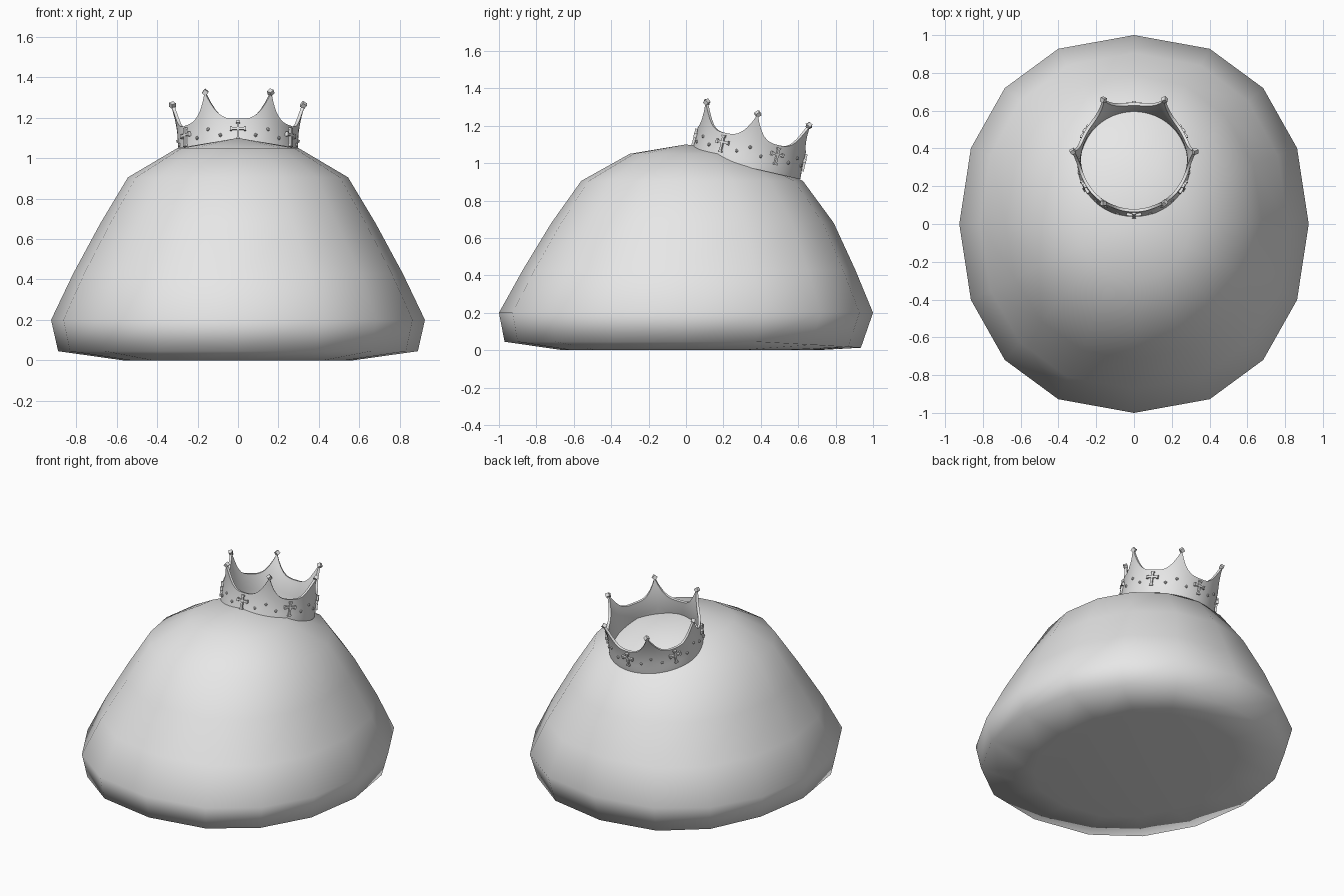
import bpy, bmesh, math
from mathutils import Matrix, Vector

if "Cube" in bpy.data.objects:
    bpy.data.objects.remove(bpy.data.objects["Cube"])

grey = bpy.data.materials.new("plain grey")
grey.diffuse_color = (0.8, 0.8, 0.8, 1)
grey.use_nodes = True
grey.node_tree.nodes["Principled BSDF"].inputs["Base Color"].default_value = grey.diffuse_color


def finish(name, bm, angle):
    bmesh.ops.recalc_face_normals(bm, faces=bm.faces)
    me = bpy.data.meshes.new(name)
    bm.to_mesh(me)
    bm.free()
    me.materials.append(grey)
    ob = bpy.data.objects.new(name, me)
    bpy.context.collection.objects.link(ob)
    bpy.ops.object.select_all(action='DESELECT')
    ob.select_set(True)
    bpy.context.view_layer.objects.active = ob
    bpy.ops.object.shade_smooth_by_angle(angle=math.radians(angle))
    return ob


def bridge(bm, rings):
    for lo, hi in zip(rings, rings[1:]):
        n = len(lo)
        for i in range(n):
            j = (i + 1) % n
            bm.faces.new((lo[i], lo[j], hi[j], hi[i]))


def spow(v, p):
    return math.copysign(abs(v) ** p, v)


# Blob body: 16-sided rings of (height, half width, front reach, back reach)
PROFILE = [(0.0, 0.57, 0.66, 0.70), (0.045, 0.89, 0.97, 0.935),
           (0.2, 0.925, 1.0, 1.0), (0.43, 0.815, 0.872, 0.905),
           (0.68, 0.68, 0.72, 0.79), (0.905, 0.545, 0.56, 0.625),
           (1.05, 0.30, 0.30, 0.31)]
bm = bmesh.new()
rings = []
for k, (z, rx, yf, yb) in enumerate(PROFILE):
    ring = []
    for i in range(16):
        a = math.tau * i / 16
        p = 0.87 if k < 4 else 0.95
        y = spow(math.sin(a), 0.95) * (yb if math.sin(a) > 0 else yf)
        dz = -0.032 * max(0, (y - 0.4) / 0.535) if k == 1 else 0
        ring.append(bm.verts.new((rx * spow(math.cos(a), p), y, z + dz)))
    rings.append(ring)
bridge(bm, rings)
bm.faces.new(rings[0])
top = bm.verts.new((0, 0, 1.10))
for i in range(16):
    bm.faces.new((rings[-1][i], rings[-1][(i + 1) % 16], top))
finish("blob_body", bm, 80)

# Crown frame: leaning back on the body
CROWN = Matrix.Translation((0, 0.324, 1.002)) @ Matrix.Rotation(math.radians(-13), 4, 'X')


def radius(h):
    return 0.299 - 0.12 * h + 0.82 * h * h


# Crown band: six spikes with curved valleys, inner and outer wall
COLS, ROWS = 96, 6
bm = bmesh.new()


def wall(inset):
    out = []
    for r in range(ROWS + 1):
        ring = []
        for i in range(COLS):
            a = math.tau * i / COLS
            u = (i % 16) / 16
            t = 2 * min(u, 1 - u)                  # 0 at a spike, 1 in a valley
            rim = 0.13 + 0.135 * (1 - t) ** 3.2
            h = -0.022 + (rim + 0.022) * r / ROWS
            rad = radius(max(h, 0)) - inset + 0.006 * (1 - t) ** 2 * r / ROWS
            ring.append(bm.verts.new((rad * math.cos(a), rad * math.sin(a), h)))
        out.append(ring)
    return out


outer, inner = wall(0), wall(0.016)
bridge(bm, outer + inner[::-1] + [outer[0]])
bm.transform(CROWN)
finish("crown_band", bm, 40)


def on_band(angle, h, lift=0.0):
    # local frame on the band: x outward, y along the band, z up
    return (CROWN @ Matrix.Rotation(angle, 4, 'Z')
            @ Matrix.Translation((radius(h) + lift, 0, h)))


def box(bm, frame, pos, size):
    bmesh.ops.create_cube(bm, size=1, matrix=frame @ Matrix.Translation(pos)
                          @ Matrix.Diagonal((*size, 1)))


# Crosses in the valleys, with small end caps
bm = bmesh.new()
for i in range(6):
    f = on_band(math.radians(60 * i + 30), 0.07, 0.004)
    box(bm, f, (0, 0, 0), (0.018, 0.012, 0.08))
    box(bm, f, (0, 0, 0.010), (0.018, 0.064, 0.012))
    for y, z in ((0, 0.042), (0, -0.042)):
        box(bm, f, (0, y, z), (0.020, 0.022, 0.010))
    for y in (-0.034, 0.034):
        box(bm, f, (0, y, 0.010), (0.020, 0.010, 0.022))
finish("crown_crosses", bm, 30)

# Studs under each spike and beside each cross
bm = bmesh.new()
for i in range(6):
    for off, h in ((0, 0.085), (13, 0.05), (-13, 0.05)):
        bmesh.ops.create_icosphere(bm, subdivisions=1, radius=0.010,
                                   matrix=on_band(math.radians(60 * i + off), h, 0.002))
finish("crown_studs", bm, 30)

# Diamond-set cubes on the spike tips
bm = bmesh.new()
turn = Matrix.Rotation(math.radians(45), 4, 'X') @ Matrix.Rotation(math.radians(35), 4, 'Y')
for i in range(6):
    bmesh.ops.create_cube(bm, size=0.024,
                          matrix=on_band(math.radians(60 * i), 0.268, -0.002) @ turn)
finish("crown_tip_gems", bm, 20)
